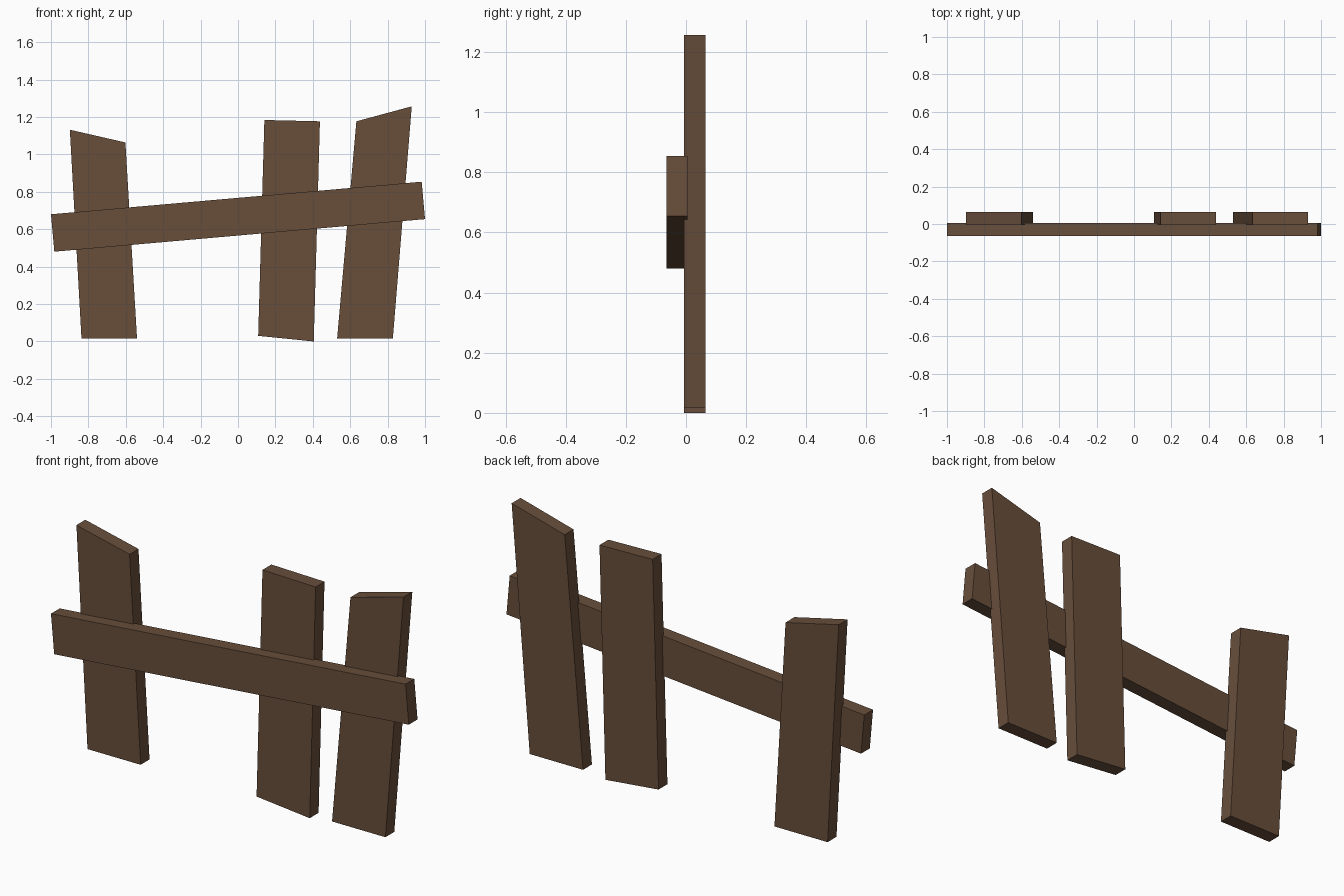
import bpy

if "Cube" in bpy.data.objects:
    bpy.data.objects.remove(bpy.data.objects["Cube"])

wood = bpy.data.materials.new("brown wood")
wood.diffuse_color = (0.138, 0.077, 0.044, 1)
wood.use_nodes = True
wood.node_tree.nodes["Principled BSDF"].inputs["Base Color"].default_value = wood.diffuse_color


def plank(name, outline, y0, y1):
    """Extrude a four-cornered front outline (x, z), counter-clockwise from the front."""
    n = len(outline)
    verts = [(x, y, z) for y in (y0, y1) for x, z in outline]
    faces = [tuple(range(n)), tuple(range(2 * n - 1, n - 1, -1))]
    faces += [(i, i + n, (i + 1) % n + n, (i + 1) % n) for i in range(n)]
    mesh = bpy.data.meshes.new(name)
    mesh.from_pydata(verts, [], faces)
    mesh.materials.append(wood)
    obj = bpy.data.objects.new(name, mesh)
    bpy.context.collection.objects.link(obj)
    return obj


# Upright boards with crooked cut ends
boards = {
    "left_board": [(-0.837, 0.017), (-0.54, 0.017), (-0.602, 1.064), (-0.899, 1.132)],
    "middle_board": [(0.108, 0.03), (0.405, 0.0), (0.438, 1.177), (0.141, 1.184)],
    "right_board": [(0.53, 0.017), (0.828, 0.017), (0.929, 1.257), (0.633, 1.177)],
}
for name, outline in boards.items():
    plank(name, outline, -0.006, 0.065)

# Slanted cross rail, sunk slightly into the boards
plank("cross_rail", [(-0.982, 0.48), (1.0, 0.654), (0.982, 0.854), (-1.0, 0.68)], -0.065, 0.005)
